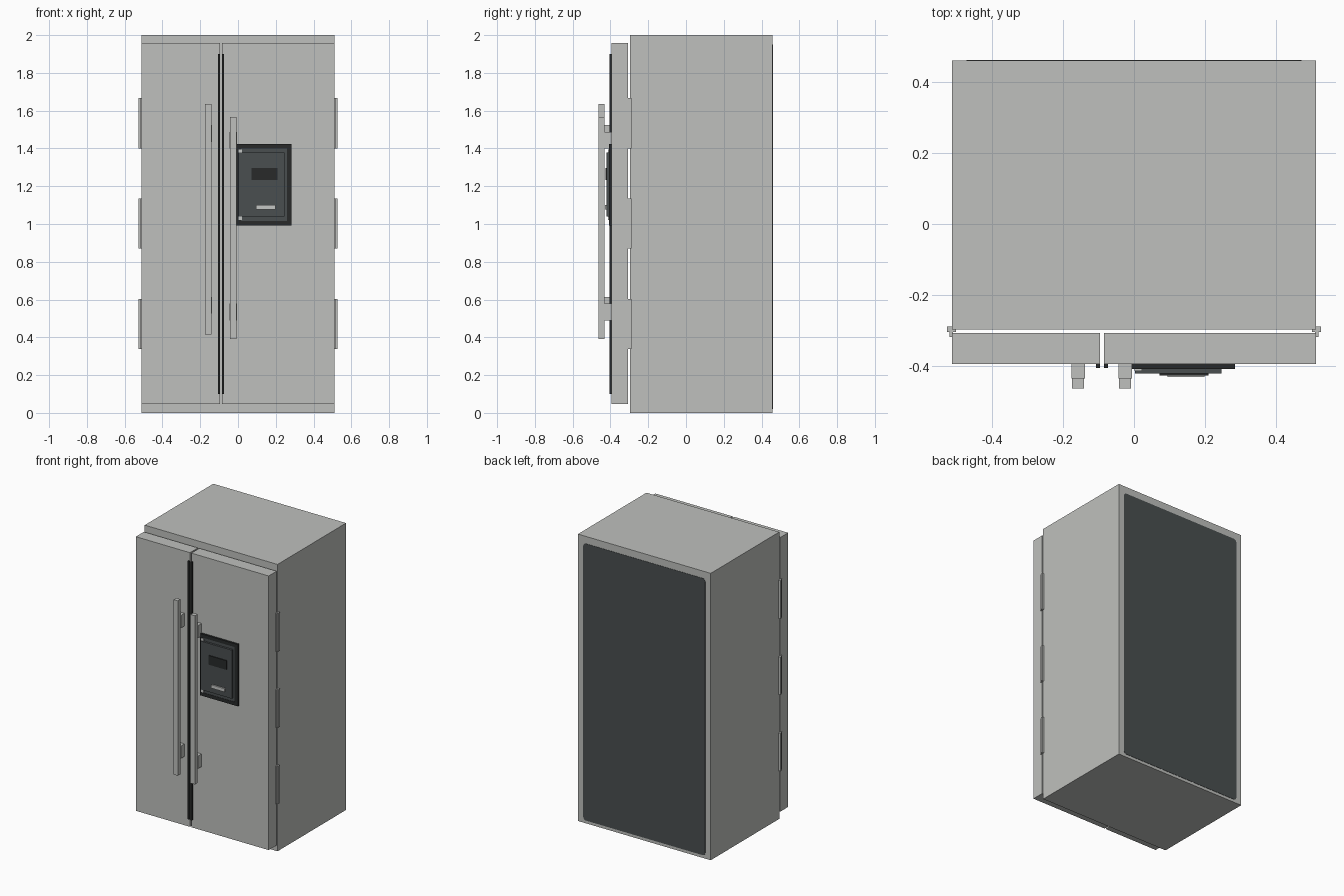
import bpy
import bmesh

cube = bpy.data.objects.get("Cube")
if cube:
    bpy.data.objects.remove(cube, do_unlink=True)


def material(name, r, g, b):
    m = bpy.data.materials.new(name)
    m.use_nodes = True
    m.diffuse_color = (r, g, b, 1)
    m.node_tree.nodes["Principled BSDF"].inputs["Base Color"].default_value = (r, g, b, 1)
    return m


STEEL = material("brushed steel grey", 0.52, 0.53, 0.51)
CHARCOAL = material("charcoal grey", 0.068, 0.078, 0.080)
BLACK = material("soft black", 0.021, 0.023, 0.023)
LIGHT = material("pale grey", 0.56, 0.57, 0.56)


def box(name, x, y, z, mat, corner=0.0):
    """Box from (min, max) ranges; corner rounds the edges that run along y."""
    bm = bmesh.new()
    bmesh.ops.create_cube(bm, size=1)
    for v in bm.verts:
        v.co = [r[0] + (c + 0.5) * (r[1] - r[0]) for c, r in zip(v.co, (x, y, z))]
    if corner:
        edges = [e for e in bm.edges
                 if abs(e.verts[0].co.y - e.verts[1].co.y) > 1e-5]
        bmesh.ops.bevel(bm, geom=edges, offset=corner, segments=4,
                        profile=0.5, affect='EDGES')
    mesh = bpy.data.meshes.new(name)
    bm.to_mesh(mesh)
    bm.free()
    mesh.materials.append(mat)
    ob = bpy.data.objects.new(name, mesh)
    bpy.context.collection.objects.link(ob)
    return ob


# Cabinet and its back panel
box("cabinet", (-0.512, 0.512), (-0.296, 0.459), (0.0, 2.0), STEEL)
box("back_panel", (-0.47, 0.47), (0.455, 0.461), (0.02, 1.95), CHARCOAL, 0.02)

# Doors, with a narrow gap between them
DOOR_Y, DOOR_Z = (-0.394, -0.306), (0.046, 1.957)
box("freezer_door", (-0.512, -0.095), DOOR_Y, DOOR_Z, STEEL)
box("fridge_door", (-0.084, 0.512), DOOR_Y, DOOR_Z, STEEL)

# Black trim strips along the meeting edges
for name, x in (("freezer", (-0.107, -0.095)), ("fridge", (-0.084, -0.073))):
    box(name + "_door_trim", x, (-0.404, -0.392), (0.10, 1.90), BLACK)

# Bar handles, each on two mounts
for name, x, z, mounts in (
        ("freezer", (-0.174, -0.141), (0.415, 1.635), (0.525, 1.435)),
        ("fridge", (-0.042, -0.009), (0.39, 1.566), (0.49, 1.40))):
    box(name + "_handle", x, (-0.462, -0.432), z, STEEL)
    for label, z0 in zip(("lower", "upper"), mounts):
        box(f"{name}_handle_{label}_mount", (x[0] - 0.002, x[1] + 0.004),
            (-0.434, -0.392), (z0, z0 + 0.088), STEEL)

# Hinges on both sides, with a small leg reaching the door
for side, s in (("left", 1), ("right", -1)):
    for label, z in (("lower", (0.338, 0.602)), ("middle", (0.87, 1.134)),
                     ("upper", (1.40, 1.668))):
        box(f"{side}_{label}_hinge", sorted((s * 0.50, s * 0.526)),
            (-0.303, -0.288), z, STEEL)
        box(f"{side}_{label}_hinge_leg", sorted((s * 0.508, s * 0.519)),
            (-0.317, -0.303), z, STEEL)

# Dispenser: frame bars around a layered panel
FX, FZ, W = (-0.008, 0.284), (0.992, 1.423), 0.024
FY = (-0.408, -0.392)
box("dispenser_frame_top", FX, FY, (FZ[1] - W, FZ[1]), BLACK)
box("dispenser_frame_bottom", FX, FY, (FZ[0], FZ[0] + W), BLACK)
box("dispenser_frame_left", (FX[0], FX[0] + W), FY, (FZ[0] + W, FZ[1] - W), BLACK)
box("dispenser_frame_right", (FX[1] - W, FX[1]), FY, (FZ[0] + W, FZ[1] - W), BLACK)
box("dispenser_recess", (0.016, 0.260), (-0.406, -0.392), (1.016, 1.399), CHARCOAL)
box("dispenser_back_plate", (0.002, 0.022), (-0.413, -0.407), (1.02, 1.395), LIGHT)
box("dispenser_panel", (0.003, 0.246), (-0.420, -0.405), (1.04, 1.378), CHARCOAL)
box("dispenser_display", (0.072, 0.209), (-0.426, -0.419), (1.233, 1.297), BLACK)
box("dispenser_button", (0.094, 0.198), (-0.430, -0.419), (1.077, 1.10), LIGHT)
